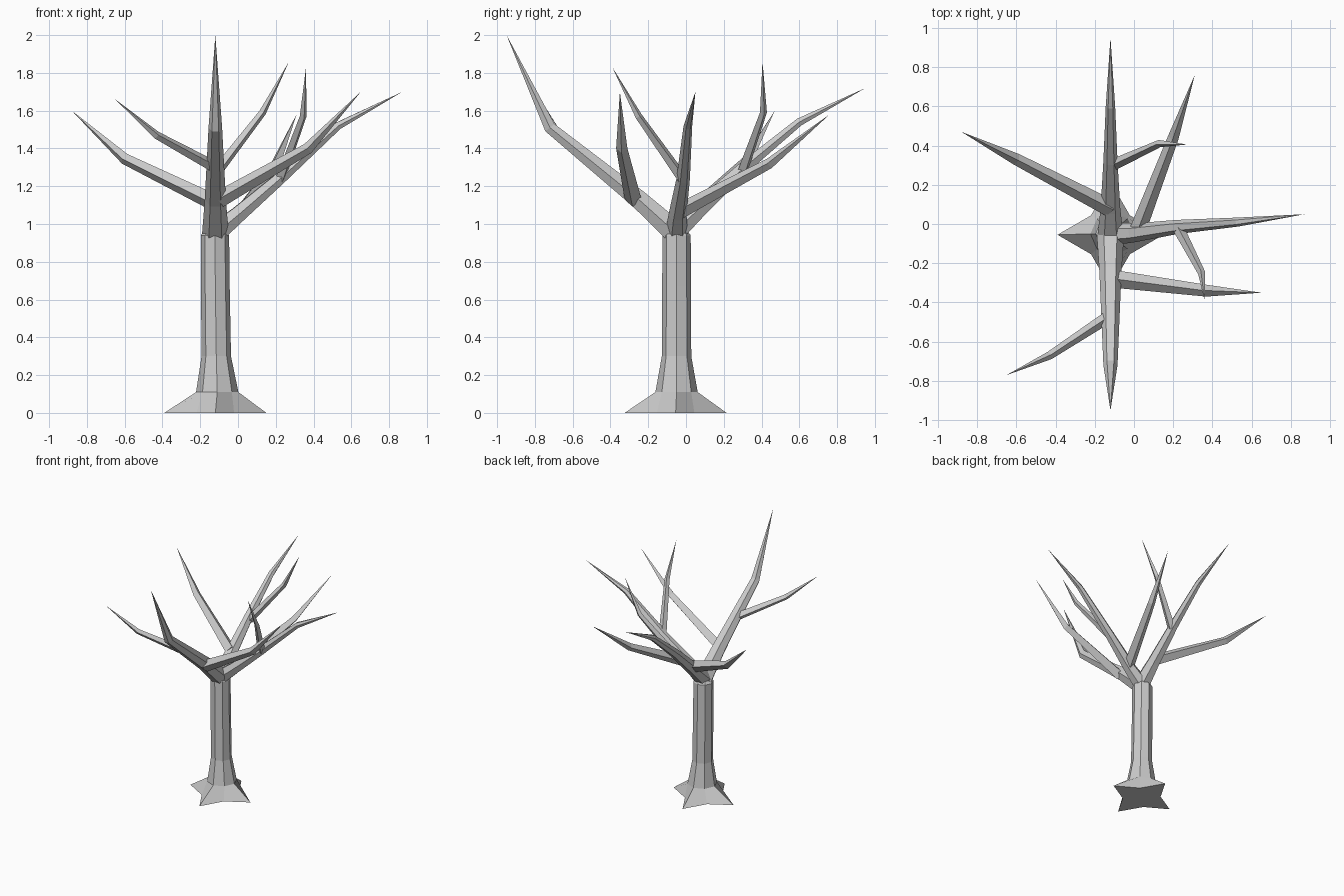
import bpy, bmesh
from math import sin, cos, pi
from mathutils import Vector

if "Cube" in bpy.data.objects:
    bpy.data.objects.remove(bpy.data.objects["Cube"])


def finish(bm, name):
    bmesh.ops.recalc_face_normals(bm, faces=bm.faces)
    me = bpy.data.meshes.new(name)
    bm.to_mesh(me)
    bm.free()
    bpy.context.collection.objects.link(bpy.data.objects.new(name, me))


def skin(bm, rings):
    for a, b in zip(rings, rings[1:]):
        n = len(a)
        for i in range(n):
            j = (i + 1) % n
            if len(b) == 1:
                bm.faces.new((a[i], a[j], b[0]))
            else:
                bm.faces.new((a[i], a[j], b[j], b[i]))
    bm.faces.new(rings[0])


def branch(name, path, radii, sides):
    """Tapered faceted tube ending in a point."""
    bm = bmesh.new()
    pts = [Vector(p) for p in path]
    rings = []
    for k, r in enumerate(radii):
        d = (pts[k + 1] - pts[k]).normalized()
        if k:
            d = (d + (pts[k] - pts[k - 1]).normalized()).normalized()
        side = d.cross(Vector((0, 0, 1))).normalized()
        up = side.cross(d)
        rings.append([bm.verts.new(pts[k] + r * (cos(2 * pi * i / sides) * side + sin(2 * pi * i / sides) * up))
                      for i in range(sides)])
    rings.append([bm.verts.new(pts[-1])])
    skin(bm, rings)
    finish(bm, name)


# trunk with four flared roots: (x, y, z, root radius, valley radius)
profile = [(-0.12, -0.055, 0, 0.27, 0.14), (-0.11, -0.05, 0.11, 0.112, 0.11),
           (-0.115, -0.05, 0.30, 0.078, 0.078), (-0.12, -0.05, 0.67, 0.076, 0.076),
           (-0.122, -0.05, 0.94, 0.075, 0.075)]
bm = bmesh.new()
rings = []
for x, y, z, ra, rb in profile:
    ring = []
    for i in range(8):
        r = rb if i % 2 else ra
        ring.append(bm.verts.new((x + r * cos(pi * i / 4), y + r * sin(pi * i / 4), z)))
    rings.append(ring)
rings.append([bm.verts.new((-0.12, -0.05, 1.04))])
skin(bm, rings)
finish(bm, "trunk")

# main limbs
branch("front_limb", [(-0.12, -0.05, 0.95), (-0.12, -0.25, 1.13), (-0.12, -0.72, 1.51), (-0.12, -0.95, 2.0)],
       [0.07, 0.056, 0.036], 6)
branch("back_limb", [(-0.12, -0.05, 0.97), (-0.12, 0.08, 1.09), (-0.12, 0.32, 1.31), (-0.12, 0.60, 1.54), (-0.12, 0.95, 1.72)],
       [0.065, 0.05, 0.036, 0.024], 6)
branch("right_limb", [(-0.12, -0.05, 0.95), (0.0, -0.045, 1.05), (0.22, -0.015, 1.24), (0.53, 0.01, 1.52), (0.87, 0.05, 1.70)],
       [0.06, 0.048, 0.036, 0.023], 6)

# thin side branches: start, bend, tip, start radius, bend radius
twigs = {
    "right_back_branch": ((0.02, -0.03, 1.07), (0.20, 0.44, 1.32), (0.31, 0.76, 1.58), 0.042, 0.028),
    "left_branch": ((-0.12, 0.08, 1.11), (-0.60, 0.33, 1.345), (-0.88, 0.47, 1.60), 0.045, 0.03),
    "front_left_branch": ((-0.11, -0.46, 1.295), (-0.43, -0.67, 1.47), (-0.65, -0.77, 1.66), 0.032, 0.021),
    "front_right_branch": ((-0.10, -0.28, 1.13), (0.37, -0.34, 1.40), (0.65, -0.35, 1.70), 0.045, 0.03),
    "right_front_branch": ((0.22, -0.01, 1.23), (0.345, -0.25, 1.57), (0.36, -0.39, 1.83), 0.03, 0.019),
    "back_right_branch": ((-0.11, 0.30, 1.28), (0.13, 0.41, 1.59), (0.27, 0.405, 1.86), 0.03, 0.019),
}
for name, (a, b, c, r0, r1) in twigs.items():
    branch(name, [a, b, c], [r0, r1], 4)
